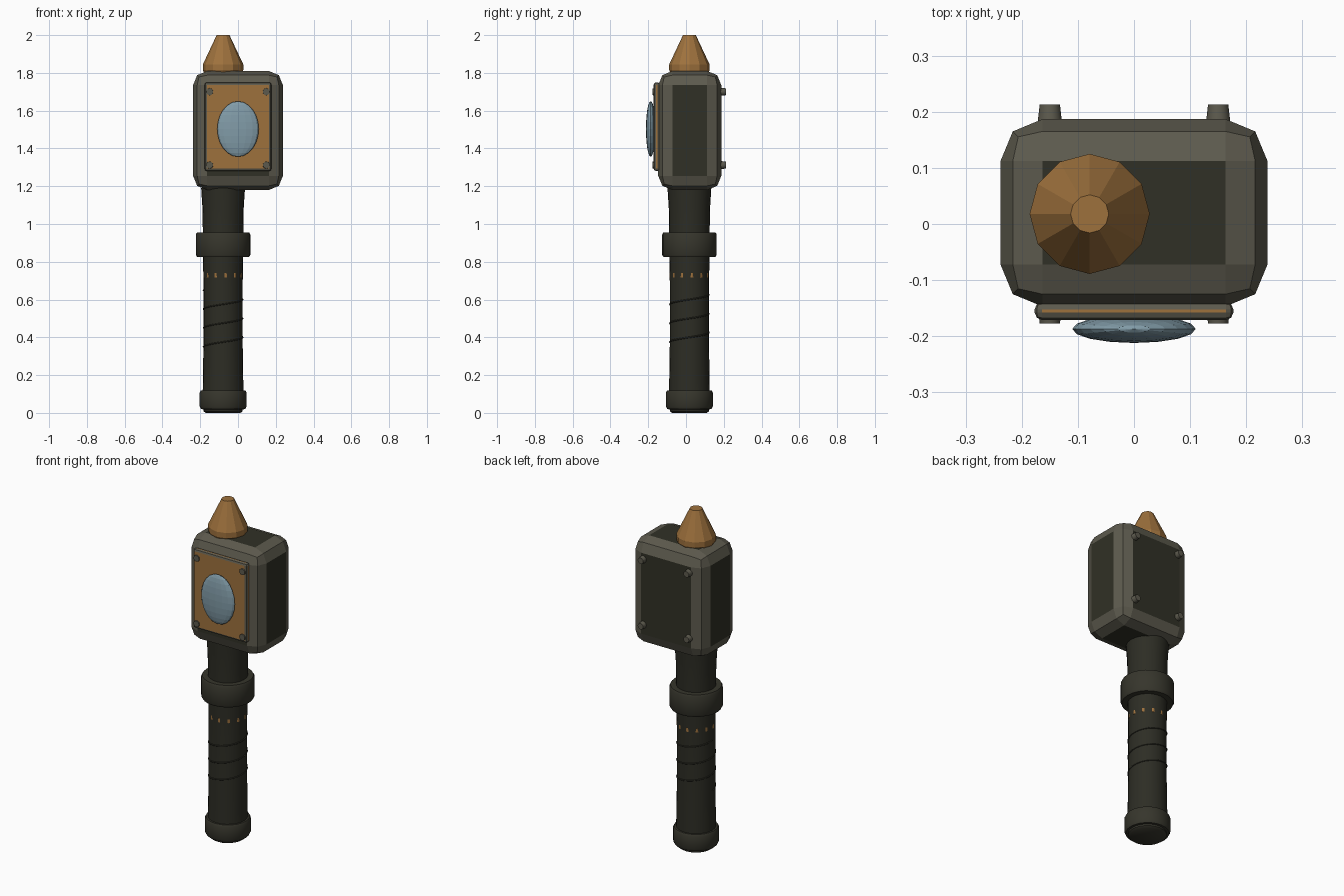
import bpy, bmesh, math
from mathutils import Matrix, Vector

if "Cube" in bpy.data.objects:
    bpy.data.objects.remove(bpy.data.objects["Cube"])

AXIS = Vector((-0.079, 0.018, 0))  # shared axis of handle and spike


def material(name, rgb):
    m = bpy.data.materials.new(name)
    m.use_nodes = True
    m.diffuse_color = (*rgb, 1)
    node = next(n for n in m.node_tree.nodes if n.type == "BSDF_PRINCIPLED")
    node.inputs["Base Color"].default_value = (*rgb, 1)
    return m


dark = material("dark iron", (0.03, 0.03, 0.019))
leather = material("dark leather", (0.026, 0.026, 0.018))
band = material("blackened band", (0.037, 0.036, 0.025))
steel = material("grey steel", (0.108, 0.102, 0.075))
copper = material("copper", (0.34, 0.165, 0.046))
crystal = material("blue crystal", (0.22, 0.33, 0.39))


def finish(name, bm, mats, smooth=False):
    bmesh.ops.recalc_face_normals(bm, faces=bm.faces)
    mesh = bpy.data.meshes.new(name)
    bm.to_mesh(mesh)
    bm.free()
    ob = bpy.data.objects.new(name, mesh)
    bpy.context.collection.objects.link(ob)
    for m in mats:
        mesh.materials.append(m)
    if smooth:
        bpy.ops.object.select_all(action="DESELECT")
        ob.select_set(True)
        bpy.context.view_layer.objects.active = ob
        bpy.ops.object.shade_smooth_by_angle(angle=math.radians(40))
    return ob


def bevelled_box(name, low, high, width, segments, panel, rim):
    """Box whose flat sides use the panel colour and bevels the rim colour."""
    low, high = Vector(low), Vector(high)
    bm = bmesh.new()
    bmesh.ops.create_cube(bm, size=1)
    bmesh.ops.scale(bm, vec=high - low, verts=bm.verts)
    bmesh.ops.translate(bm, vec=(low + high) / 2, verts=bm.verts)
    bmesh.ops.bevel(bm, geom=bm.edges[:], offset=width, offset_type="OFFSET",
                    segments=segments, profile=0.5, affect="EDGES")
    bm.normal_update()
    for f in bm.faces:
        f.material_index = 0 if max(abs(c) for c in f.normal) > 0.999 else 1
    return finish(name, bm, [panel, rim])


def lathe(name, profile, sides, mat, smooth=True, turn=0.0):
    """Closed solid of revolution around the handle axis from (radius, z)."""
    bm = bmesh.new()
    rings = []
    for r, z in profile:
        angles = [turn + math.tau * i / sides for i in range(sides)]
        rings.append([bm.verts.new(AXIS + Vector((r * math.cos(a), r * math.sin(a), z)))
                      for a in angles])
    for a, b in zip(rings, rings[1:]):
        for i in range(sides):
            j = (i + 1) % sides
            bm.faces.new((a[i], a[j], b[j], b[i]))
    bm.faces.new(rings[0])
    bm.faces.new(rings[-1])
    return finish(name, bm, [mat], smooth)


# Hammer head and its front plate
bevelled_box("head", (-0.238, -0.147, 1.18), (0.238, 0.187, 1.81), 0.075, 2, dark, steel)
bevelled_box("front_plate", (-0.177, -0.171, 1.28), (0.177, -0.139, 1.75), 0.013, 2, copper, steel)

# Faceted oval gem
bm = bmesh.new()
bmesh.ops.create_uvsphere(bm, u_segments=16, v_segments=12, radius=1)
bmesh.ops.scale(bm, vec=(0.11, 0.025, 0.147), verts=bm.verts)
bmesh.ops.translate(bm, vec=(0, -0.187, 1.503), verts=bm.verts)
finish("gem", bm, [crystal])

# Tapered rivets at the corners, front and back
for side, tip, root in (("front", -0.177, -0.14), ("back", 0.213, 0.17)):
    for x in (-0.15, 0.15):
        for level, z in (("lower", 1.312), ("upper", 1.7)):
            bm = bmesh.new()
            bmesh.ops.create_cone(bm, cap_ends=True, segments=12, radius1=0.023,
                                  radius2=0.018, depth=abs(tip - root))
            quarter = math.pi / 2 if tip < 0 else -math.pi / 2
            bm.transform(Matrix.Translation((x, (tip + root) / 2, z))
                         @ Matrix.Rotation(quarter, 4, "X"))
            hand = "left" if x > 0 else "right"
            finish(f"rivet_{side}_{level}_{hand}", bm, [steel], True)

# Top spike
lathe("spike", [(0.1, 1.8), (0.107, 1.815), (0.107, 1.845), (0.034, 2.0)], 12, copper, False)

# Handle, collar and pommel
lathe("grip", [(0.108, 0.1), (0.104, 0.35), (0.104, 0.7), (0.107, 0.85)], 24, leather)
lathe("neck", [(0.107, 0.94), (0.109, 1.08), (0.116, 1.19)], 24, leather)
lathe("collar", [(0.105, 0.826), (0.138, 0.826), (0.144, 0.837), (0.144, 0.945),
                 (0.138, 0.956), (0.105, 0.956)], 24, band)
lathe("pommel", [(0.098, 0.018), (0.117, 0.02), (0.124, 0.034), (0.124, 0.108),
                 (0.118, 0.119), (0.1, 0.119)], 24, band)
lathe("pommel_cap", [(0.092, 0), (0.104, 0.009), (0.104, 0.03)], 24, band)

# Copper band that just breaks through the grip
lathe("inlaid_band", [(0.1054, 0.717), (0.1054, 0.74)], 12, copper, False, math.pi / 24)

# Spiral wrap on the grip
curve = bpy.data.curves.new("grip_wrap", "CURVE")
curve.dimensions = "3D"
curve.bevel_depth = 0.004
curve.bevel_resolution = 1
spline = curve.splines.new("POLY")
turns, steps = 3, 24
spline.points.add(turns * steps)
for i, p in enumerate(spline.points):
    a = math.pi + math.tau * i / steps
    p.co = (*(AXIS + Vector((0.104 * math.cos(a), 0.104 * math.sin(a),
                             0.35 + 0.1 * i / steps))), 1)
wrap = bpy.data.objects.new("grip_wrap", curve)
bpy.context.collection.objects.link(wrap)
curve.materials.append(leather)
